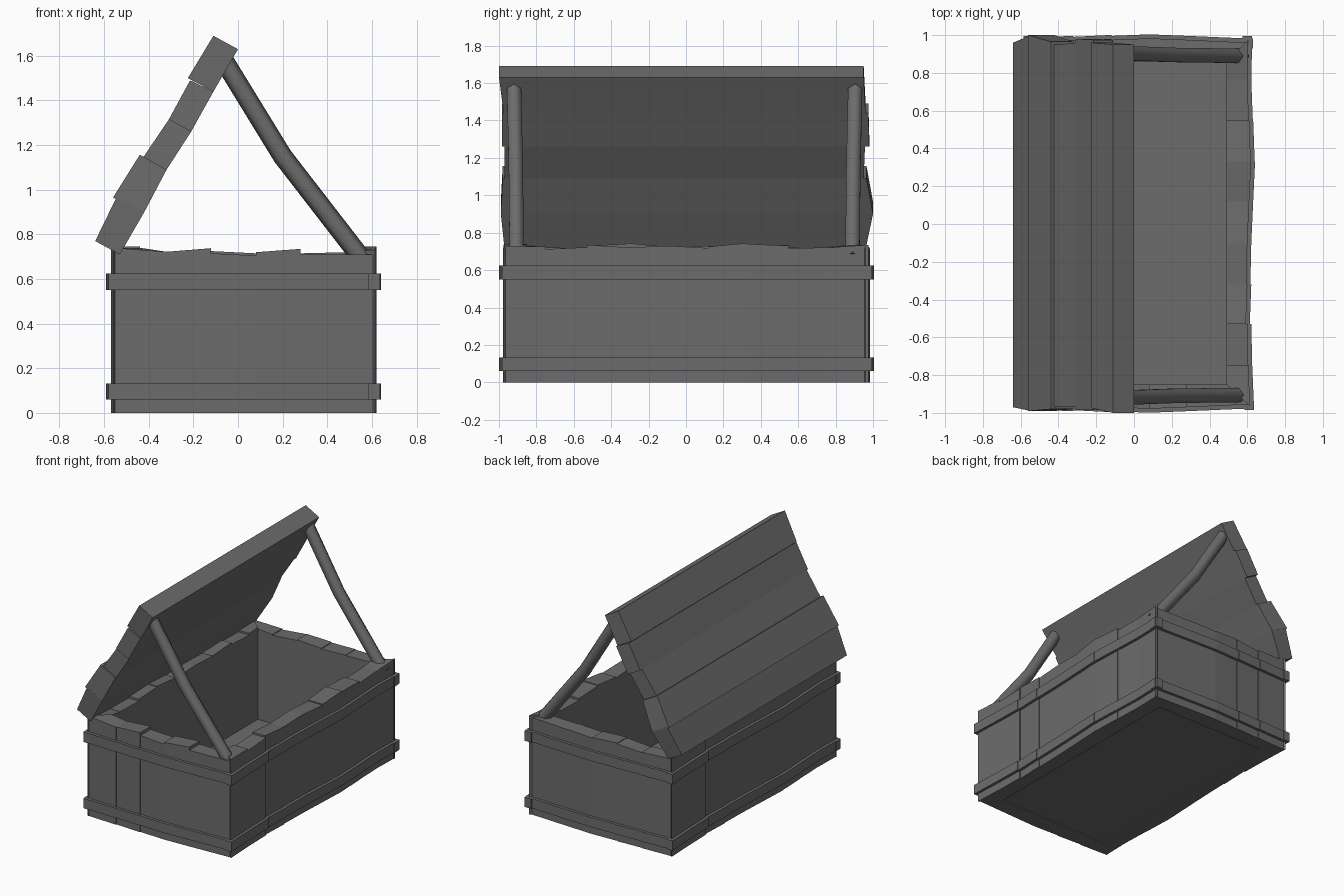
import bpy, bmesh, math
from mathutils import Vector

if "Cube" in bpy.data.objects:
    bpy.data.objects.remove(bpy.data.objects["Cube"])

grey = bpy.data.materials.new("dark_grey")
grey.diffuse_color = (0.15, 0.15, 0.15, 1)
grey.use_nodes = True
grey.node_tree.nodes["Principled BSDF"].inputs["Base Color"].default_value = grey.diffuse_color


def finish(name, bm):
    bmesh.ops.recalc_face_normals(bm, faces=bm.faces)
    me = bpy.data.meshes.new(name)
    bm.to_mesh(me)
    bm.free()
    me.materials.append(grey)
    ob = bpy.data.objects.new(name, me)
    bpy.context.collection.objects.link(ob)
    return ob


def loft(bm, rings):
    """Join equal point rings into a capped solid."""
    vs = [[bm.verts.new(p) for p in r] for r in rings]
    n = len(vs[0])
    for a, b in zip(vs, vs[1:]):
        for i in range(n):
            j = (i + 1) % n
            bm.faces.new((a[i], a[j], b[j], b[i]))
    bm.faces.new(vs[0][::-1])
    bm.faces.new(vs[-1])


def wall(name, place, edges, outer, tops, inner, inner_ends):
    """Row of uneven planks, with two raised bands following their faces."""
    planks, bands = bmesh.new(), bmesh.new()
    last = len(edges) - 2
    for i in range(last + 1):
        t = (edges[i], edges[i + 1])
        ti = (inner_ends[0] if i == 0 else t[0], inner_ends[1] if i == last else t[1])
        loft(planks, [[place(ti[k], inner, 0), place(t[k], outer[i][k], 0),
                       place(t[k], outer[i][k], tops[i][k]), place(ti[k], inner, tops[i][k])]
                      for k in (0, 1)])
        tb = (t[0] - 0.02 * (i == 0), t[1] + 0.02 * (i == last))
        for z0, z1 in ((0.06, 0.132), (0.55, 0.624)):
            loft(bands, [[place(tb[k], outer[i][k] + d, z)
                          for d, z in ((-0.03, z0), (0.021, z0), (0.021, z1), (-0.03, z1))]
                         for k in (0, 1)])
    finish(name + "_planks", planks)
    finish(name + "_bands", bands)


# Box walls
short = [-0.56, -0.32, -0.12, 0.08, 0.28, 0.61]
long = [-0.965, -0.75, -0.53, -0.32, -0.10, 0.12, 0.33, 0.55, 0.76, 0.975]
short_out = [(.96, .97), (.965, .975), (.97, .978), (.978, .97), (.97, .955)]
short_top = [(.74, .722), (.722, .738), (.715, .705), (.72, .735), (.712, .71)]
long_out = [(.615, .605), (.605, .60), (.592, .60), (.595, .60), (.60, .61),
            (.61, .62), (.618, .61), (.608, .60), (.60, .605)]
long_top = [(.73, .725), (.712, .722), (.735, .722), (.72, .73), (.73, .718),
            (.725, .745), (.74, .73), (.715, .722), (.72, .735)]
back_top = [(.72, .71), (.705, .72), (.725, .715), (.71, .718), (.715, .72)]
left_out = [(b - 0.05, a - 0.05) for a, b in long_out[::-1]]
left_top = [(b, a) for a, b in long_top[::-1]]
wall("front_wall", lambda t, o, z: (t, -o, z), short, short_out, short_top, 0.85, (-0.44, 0.49))
wall("back_wall", lambda t, o, z: (t, o + 0.005, z), short, short_out, back_top, 0.855, (-0.44, 0.49))
wall("right_wall", lambda t, o, z: (o, t, z), long, long_out, long_top, 0.49, (-0.85, 0.86))
wall("left_wall", lambda t, o, z: (-o, t, z), long, left_out, left_top, 0.44, (-0.85, 0.86))

# Floor
bm = bmesh.new()
loft(bm, [[(-0.45, -0.87, z), (0.50, -0.87, z), (0.50, 0.87, z), (-0.45, 0.87, z)]
          for z in (0.008, 0.05)])
finish("floor", bm)

# Open lid: planks given as two outer points, two inner points, and y ends at each edge
lid = [
    ((-.64, .77), (-.545, .965), (-.53, .71), (-.42, .90), (-.97, .96), (-.99, 1.0)),
    ((-.56, .965), (-.44, 1.157), (-.42, .90), (-.32, 1.09), (-.99, 1.0), (-.98, .965)),
    ((-.425, 1.145), (-.31, 1.315), (-.32, 1.09), (-.21, 1.26), (-.97, .95), (-.97, .957)),
    ((-.31, 1.315), (-.215, 1.49), (-.21, 1.26), (-.11, 1.44), (-.985, .98), (-.985, .975)),
    ((-.225, 1.50), (-.11, 1.69), (-.11, 1.44), (0.0, 1.63), (-.975, .96), (-1.0, .95)),
]
bm = bmesh.new()
for o0, o1, i0, i1, y0, y1 in lid:
    loft(bm, [[(o0[0], y0[k], o0[1]), (o1[0], y1[k], o1[1]),
               (i1[0], y1[k], i1[1]), (i0[0], y0[k], i0[1])] for k in (0, 1)])
finish("lid_planks", bm)

# Bent props holding the lid open
path = [Vector((0.575, 0, 0.665)), Vector((0.20, 0, 1.15)), Vector((-0.07, 0, 1.59))]
for name, ys in (("front_prop", (-0.905, -0.91, -0.92)), ("back_prop", (0.89, 0.895, 0.905))):
    bm = bmesh.new()
    rings = []
    for k, p in enumerate(path):
        d = (path[min(k + 1, 2)] - path[max(k - 1, 0)]).normalized()
        n = Vector((d.z, 0, -d.x))
        rings.append([p + Vector((0, ys[k], 0)) + 0.044 * (n * math.cos(a) + Vector((0, math.sin(a), 0)))
                      for a in (math.pi / 3 * i for i in range(6))])
    loft(bm, rings)
    ob = finish(name, bm)
    bpy.context.view_layer.objects.active = ob
    ob.select_set(True)
    bpy.ops.object.shade_smooth_by_angle(angle=math.radians(65))
    ob.select_set(False)
